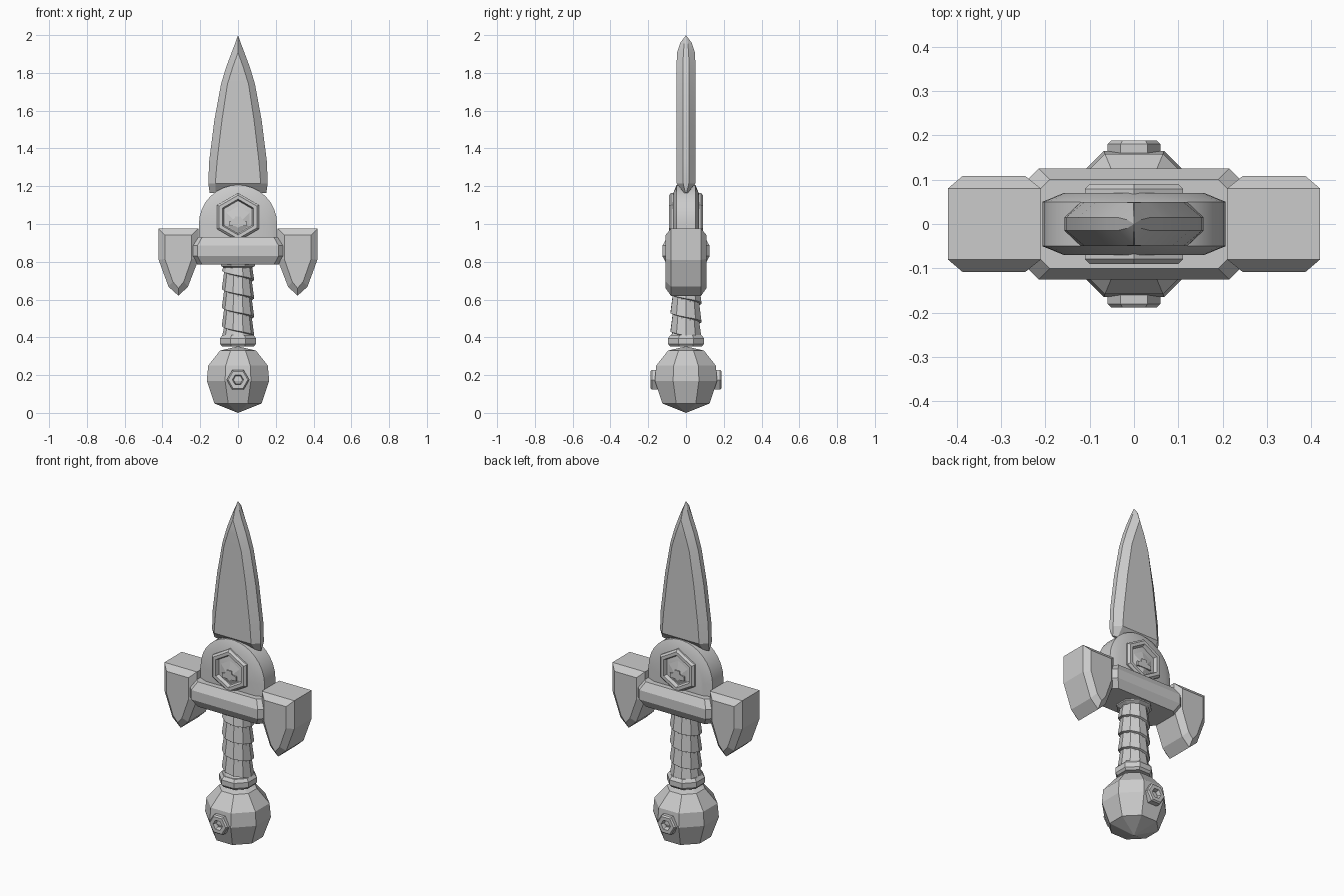
import bpy, bmesh, math
from math import sin, cos, pi

if "Cube" in bpy.data.objects:
    bpy.data.objects.remove(bpy.data.objects["Cube"])

steel = bpy.data.materials.new("plain grey")
steel.diffuse_color = (0.6, 0.6, 0.6, 1)
steel.use_nodes = True
steel.node_tree.nodes["Principled BSDF"].inputs["Base Color"].default_value = steel.diffuse_color


def finish(name, bm, smooth=None):
    bmesh.ops.remove_doubles(bm, verts=bm.verts, dist=0.0005)
    bmesh.ops.recalc_face_normals(bm, faces=bm.faces)
    me = bpy.data.meshes.new(name)
    bm.to_mesh(me)
    bm.free()
    me.materials.append(steel)
    ob = bpy.data.objects.new(name, me)
    bpy.context.collection.objects.link(ob)
    if smooth:
        bpy.ops.object.select_all(action='DESELECT')
        ob.select_set(True)
        bpy.context.view_layer.objects.active = ob
        bpy.ops.object.shade_smooth_by_angle(angle=math.radians(smooth))
    return ob


def loft(name, rings, smooth=None, closed=False):
    """Skin a list of equal rings; cap the ends, or join last to first."""
    bm = bmesh.new()
    vs = [[bm.verts.new(p) for p in r] for r in rings]
    n = len(vs[0])
    pairs = list(zip(vs, vs[1:])) + ([(vs[-1], vs[0])] if closed else [])
    for a, b in pairs:
        for i in range(n):
            j = (i + 1) % n
            bm.faces.new((a[i], a[j], b[j], b[i]))
    if not closed:
        bm.faces.new(vs[0])
        bm.faces.new(vs[-1])
    return finish(name, bm, smooth)


def turned(name, profile, sides=8):
    """Faceted turning about z, given (apothem, z), with a face to the front."""
    k = 1 / cos(pi / sides)
    return loft(name, [[(r * k * cos(2 * pi * (i + .5) / sides),
                         r * k * sin(2 * pi * (i + .5) / sides), z)
                        for i in range(sides)] for r, z in profile])


def hexagon(r, y, cz, turn):
    return [(r * cos(pi / 3 * i + turn), y, cz + r * sin(pi / 3 * i + turn))
            for i in range(6)]


def slab(name, outer, inner, y_edge, y_face, smooth=None):
    """Plate facing front and back with chamfered rims."""
    return loft(name, [[(x, y, z) for x, z in p] for p, y in
                       ((inner, -y_face), (outer, -y_edge),
                        (outer, y_edge), (inner, y_face))], smooth)


# Blade: z, half width, half width of flat, half thickness
rows = [(1.165, .15, .12, .01), (1.215, .157, .12, .05), (1.33, .153, .111, .05),
        (1.55, .125, .085, .05), (1.74, .09, .056, .05), (1.83, .063, .028, .05),
        (1.905, .035, .001, .048), (1.96, .014, .001, .03), (2.0, .0, .0, .0)]
loft("blade", [[(w, -.3 * t, z), (w, .3 * t, z), (f, t, z), (-f, t, z),
                (-w, .3 * t, z), (-w, -.3 * t, z), (-f, -t, z), (f, -t, z)]
               for z, w, f, t in rows], 25)


# Arched block holding the blade
def arch(r):
    return [(r, .87)] + [(r * cos(pi * i / 16), 1.0 + r * sin(pi * i / 16))
                         for i in range(17)] + [(-r, .87)]


slab("arch_block", arch(.207), arch(.158), .05, .07, 30)

# Cross bar with chamfered edges
bar = []
for z, x, y in ((.785, .215, .1), (.83, .24, .125), (.885, .24, .125), (.93, .215, .1)):
    c = .025
    bar.append([(x, y - c, z), (x - c, y, z), (c - x, y, z), (-x, y - c, z),
                (-x, c - y, z), (c - x, -y, z), (x - c, -y, z), (x, c - y, z)])
loft("cross_bar", bar)

# Drooping wings at the bar ends
outer = [(.21, .975), (.42, .975), (.42, .81), (.368, .668), (.315, .62),
         (.265, .668), (.21, .81)]
inner = [(.245, .942), (.387, .942), (.387, .815), (.345, .695), (.315, .66),
         (.287, .695), (.245, .815)]
for side, s in (("left", -1), ("right", 1)):
    slab("wing_" + side, [(s * x, z) for x, z in outer],
         [(s * x, z) for x, z in inner], .08, .108)

# Hexagon frame, gem and pommel nut on front and back
for side, s in (("front", -1), ("back", 1)):
    loft("hex_frame_" + side, [hexagon(r, s * y, 1.037, pi / 6) for r, y in
         ((.128, .06), (.128, .079), (.115, .09), (.095, .09), (.085, .066), (.085, .06))],
         closed=True)
    loft("gem_" + side, [hexagon(r, s * y, 1.0 + r * .35, pi / 6) for r, y in
         ((.085, .066), (.03, .08))])
    step = [(-.045, .99), (.045, .99), (.045, 1.015), (.02, 1.02), (.015, 1.04),
            (-.015, 1.04), (-.02, 1.02), (-.045, 1.015)]
    loft("gem_crest_" + side, [[(x, s * y, z) for x, z in step] for y in (.066, .085)])
    loft("pommel_nut_" + side, [hexagon(r, s * y, .175, 0) for r, y in
         ((.06, .15), (.06, .18), (.052, .188), (.03, .188), (.024, .172), (.024, .15))],
         closed=True)

# Grip core with collars
turned("grip_core", [(.068, .38), (.068, .8)], 10)
turned("upper_collar", [(.06, .762), (.09, .778), (.09, .8)])
turned("lower_collar", [(.085, .352), (.095, .365), (.095, .395), (.082, .412)])

# Spiral wrap: overlapping flat strip around the grip
bm = bmesh.new()
pitch, sides, prev = .098, 10, None
for i in range(sides * 5 + 1):
    a = -2 * pi * i / sides
    z = .305 + pitch * i / sides
    cur = [bm.verts.new((r * cos(a), r * sin(a), min(max(z + dz, .4), .785)))
           for r, dz in ((.066, 0), (.086, .006), (.073, pitch + .004))]
    if prev:
        for k in range(2):
            bm.faces.new((prev[k], prev[k + 1], cur[k + 1], cur[k]))
    prev = cur
finish("grip_wrap", bm)

# Faceted pommel
turned("pommel", [(.0, .005), (.125, .05), (.165, .17), (.158, .25),
                  (.095, .33), (.0, .352)])
for v in bpy.data.objects["pommel"].data.vertices:
    if v.co.z < .01:
        v.co.z = 0
